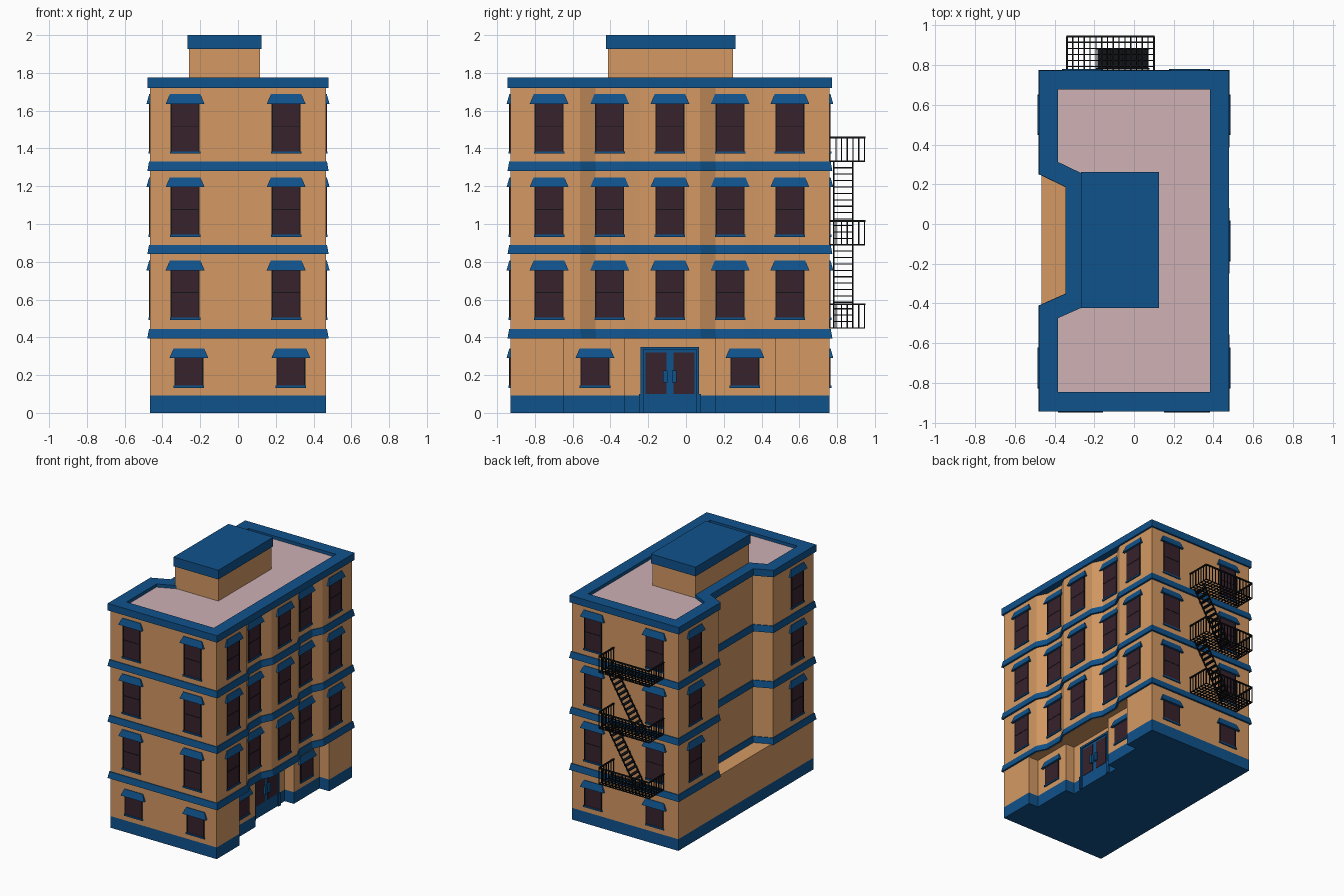
import bpy, bmesh, math
from mathutils import Matrix, Vector

if "Cube" in bpy.data.objects:
    bpy.data.objects.remove(bpy.data.objects["Cube"])


def material(name, rgb):
    m = bpy.data.materials.new(name)
    m.diffuse_color = (*rgb, 1)
    m.use_nodes = True
    m.node_tree.nodes["Principled BSDF"].inputs["Base Color"].default_value = m.diffuse_color
    return m


ORANGE = material("orange wall", (0.66, 0.32, 0.125))
BLUE = material("blue trim", (0.005, 0.085, 0.26))
PINK = material("pink roof", (0.62, 0.44, 0.46))
GLASS = material("dark glass", (0.04, 0.016, 0.026))
BLACK = material("black iron", (0.006, 0.007, 0.009))


def finish(name, bm, *mats):
    bmesh.ops.recalc_face_normals(bm, faces=bm.faces)
    me = bpy.data.meshes.new(name)
    bm.to_mesh(me)
    bm.free()
    for m in mats:
        me.materials.append(m)
    ob = bpy.data.objects.new(name, me)
    bpy.context.collection.objects.link(ob)
    return ob


def offset(poly, d):
    """Mitred outward offset of a counter-clockwise outline."""
    out = []
    n = len(poly)
    for i in range(n):
        a, b, c = (Vector(poly[j % n]) for j in (i - 1, i, i + 1))
        e, f = (b - a).normalized(), (c - b).normalized()
        n1, n2 = Vector((e.y, -e.x)), Vector((f.y, -f.x))
        out.append(b + (n1 + n2) * (d / (1 + n1.dot(n2))))
    return out


def loft(name, poly, steps, mats, cap_mat=0):
    """Stack of offset outlines (offset, z), capped at both ends."""
    bm = bmesh.new()
    rings = [[bm.verts.new((p.x, p.y, z)) for p in offset(poly, d)] for d, z in steps]
    n = len(poly)
    for r, s in zip(rings, rings[1:]):
        for i in range(n):
            bm.faces.new((r[i], r[(i + 1) % n], s[(i + 1) % n], s[i]))
    bm.faces.new(rings[0][::-1])
    bm.faces.new(rings[-1]).material_index = cap_mat
    return finish(name, bm, *mats)


def box(bm, lo, hi, mat=Matrix(), taper=None):
    """Box between corners; taper = (side, front) pulls in the top edges."""
    t = taper or (0, 0)
    v = []
    for z, s, f in ((lo[2], 0, 0), (hi[2], t[0], t[1])):
        for x, y in ((lo[0] + s, lo[1]), (hi[0] - s, lo[1]),
                     (hi[0] - s, hi[1] - f), (lo[0] + s, hi[1] - f)):
            v.append(bm.verts.new(mat @ Vector((x, y, z))))
    for q in ((3, 2, 1, 0), (4, 5, 6, 7), (0, 1, 5, 4), (1, 2, 6, 5), (2, 3, 7, 6), (3, 0, 4, 7)):
        bm.faces.new([v[i] for i in q])


def bar(bm, p, q, w=0.006):
    p, q = Vector(p), Vector(q)
    m = Matrix.Translation(p) @ (q - p).to_track_quat('Z', 'Y').to_matrix().to_4x4()
    box(bm, (-w / 2, -w / 2, 0), (w / 2, w / 2, (q - p).length), m)


def wall_frame(x, y, nx, ny):
    """Local axes: x along the wall, y outward, z up."""
    return Matrix(((ny, nx, 0, x), (-nx, ny, 0, y), (0, 0, 1, 0), (0, 0, 0, 1)))


X, Y0, Y1 = 0.465, -0.93, 0.76
notch = [(-X, 0.26), (-0.33, 0.195), (-0.33, -0.36), (-X, -0.42)]

# Ground floor with stepped entrance
G, D = 0.38, 0.30
ground = [(-X, Y0), (X, Y0), (X, -0.645), (G, -0.645), (G, -0.325), (D, -0.325),
          (D, 0.155), (G, 0.155), (G, 0.475), (X, 0.475), (X, Y1), (-X, Y1)]
loft("plinth", ground, [(0, 0), (0, 0.092)], [BLUE])
loft("ground_floor", ground, [(0, 0.092), (0, 0.40)], [ORANGE])

# Upper floors with two shallow bays on the right and a deep notch on the left
R = 0.425
upper = [(-X, Y0), (X, Y0), (X, -0.56), (R, -0.48), (R, -0.325), (X, -0.245), (X, 0.075),
         (R, 0.155), (R, 0.31), (X, 0.39), (X, Y1), (-X, Y1)] + notch
loft("upper_floors", upper, [(0, 0.393), (0, 1.73)], [ORANGE])
for i, z in enumerate((0.395, 0.84, 1.28)):
    loft(f"floor_band_{i + 1}", upper, [(0.015, z), (0.006, z + 0.05)], [BLUE])

# Parapet with sunken roof
top = [(-X, Y0), (X, Y0), (X, Y1), (-X, Y1)] + notch
loft("parapet_roof", top, [(0.014, 1.72), (0.014, 1.775), (-0.083, 1.775), (-0.083, 1.75)],
     [BLUE, PINK], 1)

# Rooftop hut
bm = bmesh.new()
box(bm, (-0.26, -0.413, 1.74), (0.117, 0.25, 1.93))
finish("roof_hut", bm, ORANGE)
bm = bmesh.new()
box(bm, (-0.267, -0.424, 1.927), (0.125, 0.261, 2.0))
finish("roof_hut_cap", bm, BLUE)

# Windows: (wall frame, sill height, height)
spots = []
for k in range(3):
    z = 0.5 + 0.44 * k
    walls = [(x, Y0, 0, -1) for x in (-0.28, 0.255)]
    walls += [(x, Y1, 0, 1) for x in (-0.26, 0.28)]
    walls += [(X, y, 1, 0) for y in (-0.725, -0.085, 0.55)]
    walls += [(R, y, 1, 0) for y in (-0.404, 0.234)]
    walls += [(-X, y, -1, 0) for y in (-0.725, 0.55)]
    spots += [(wall_frame(*w), z, 0.27) for w in walls]
for w in [(-0.26, Y0, 0, -1), (0.28, Y0, 0, -1), (-0.26, Y1, 0, 1), (0.28, Y1, 0, 1),
          (G, -0.482, 1, 0), (G, 0.312, 1, 0)]:
    spots.append((wall_frame(*w), 0.14, 0.165))

glass, frame, awn, sill = (bmesh.new() for _ in range(4))
for m, z, h in spots:
    w, t = 0.077, 0.007
    box(glass, (-w, -0.005, z), (w, 0.003, z + h), m)
    for s in (-1, 1):
        a, b = sorted((s * w, s * (w - t)))
        box(frame, (a, -0.005, z), (b, 0.006, z + h), m)
    if h > 0.2:
        box(frame, (-w, -0.005, z + h * 0.5), (w, 0.005, z + h * 0.5 + 0.005), m)
    box(sill, (-w - 0.004, -0.005, z - 0.008), (w + 0.004, 0.01, z + 0.004), m)
    box(awn, (-0.103, -0.005, z + h - 0.015), (0.103, 0.02, z + h + 0.037), m, (0.022, 0.015))
finish("window_glass", glass, GLASS)
finish("window_frames", frame, BLACK)
finish("window_sills", sill, BLUE)
finish("window_awnings", awn, BLUE)

# Double entrance door
m = wall_frame(D, -0.085, 1, 0)
door, pane = bmesh.new(), bmesh.new()
box(door, (-0.155, -0.01, 0.0), (0.155, 0.006, 0.35), m)
box(door, (-0.155, -0.01, 0.335), (0.155, 0.016, 0.35), m)
for s in (-1, 1):
    def side(bm, u0, u1, n, z0, z1):
        a, b = sorted((s * u0, s * u1))
        box(bm, (a, -0.005, z0), (b, n, z1), m)
    side(door, 0.14, 0.155, 0.016, 0, 0.35)
    side(door, 0.15, 0.165, 0.018, 0, 0.10)
    side(pane, 0.018, 0.13, 0.009, 0.10, 0.32)
    side(door, 0.012, 0.036, 0.024, 0.16, 0.225)
finish("entrance_door", door, BLUE)
finish("door_glass", pane, GLASS)

# Fire escape: grated balconies with railings
bm = bmesh.new()
x0, x1, y0, y1 = -0.338, 0.10, 0.757, 0.945
levels = (0.45, 0.89, 1.332)
NX, NY, H = 15, 6, 0.125
for z in levels:
    for i in range(NX + 1):
        x = x0 + (x1 - x0) * i / NX
        bar(bm, (x, y0, z), (x, y1, z))
        bar(bm, (x, y1, z), (x, y1, z + H))
    for j in range(NY + 1):
        y = y0 + 0.006 + (y1 - y0 - 0.006) * j / NY
        bar(bm, (x0, y, z), (x1, y, z))
        for x in (x0, x1):
            bar(bm, (x, y, z), (x, y, z + H))
    for x in (x0, x1):
        bar(bm, (x, y0, z + H), (x, y1, z + H), 0.01)
    bar(bm, (x0, y1, z + H), (x1, y1, z + H), 0.01)
finish("fire_escape_balconies", bm, BLACK)

# Fire escape stairs
bm = bmesh.new()
for za, zb in zip(levels, levels[1:]):
    for y in (0.782, 0.882):
        bar(bm, (-0.19, y, za), (0.075, y, zb), 0.008)
    for i in range(1, 13):
        t = i / 13
        x, z = -0.19 + 0.265 * t, za + (zb - za) * t
        box(bm, (x - 0.013, 0.782, z - 0.003), (x + 0.013, 0.882, z + 0.003))
finish("fire_escape_stairs", bm, BLACK)
